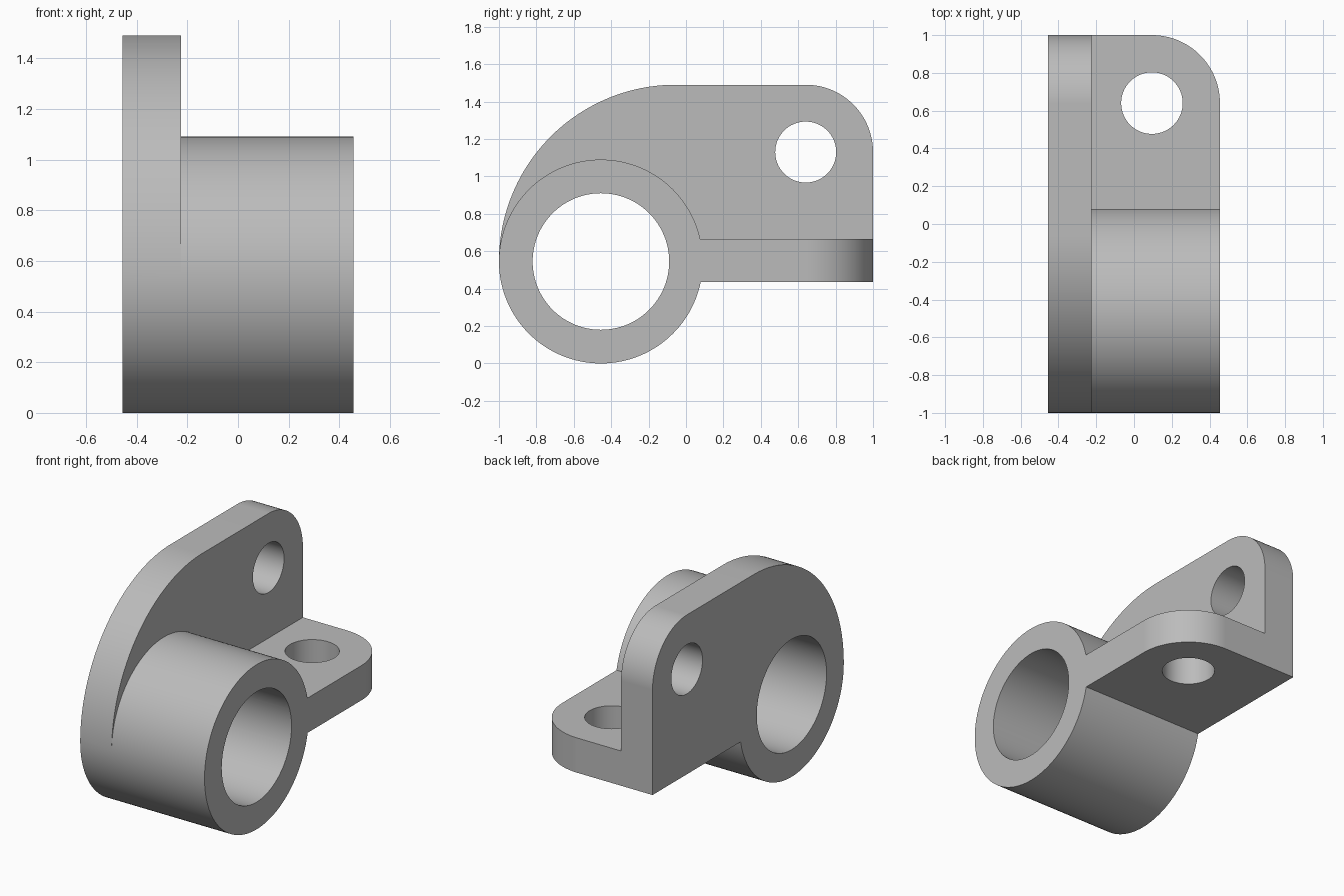
import bpy
import bmesh
from math import cos, sin, pi
from mathutils import Vector

default = bpy.data.objects.get("Cube")
if default:
    bpy.data.objects.remove(default, do_unlink=True)

# Main dimensions
HALF = 0.455                     # half width along x
PLATE_IN = -0.225                # inner face of the side plate
BORE_Y, BORE_Z = -0.455, 0.545   # barrel axis
BARREL_R, BORE_R = 0.545, 0.365
TOP = 1.49
WEB_LOW, WEB_HIGH = 0.435, 0.665
CORNER, HOLE_R = 0.36, 0.163

steel = bpy.data.materials.new("grey_steel")
steel.use_nodes = True
grey = (0.5, 0.5, 0.5, 1)
steel.diffuse_color = grey
steel.node_tree.nodes["Principled BSDF"].inputs["Base Color"].default_value = grey


def arc(cu, cv, r, start, end, steps):
    """Points on an arc, angles in units of pi."""
    return [(cu + r * cos(pi * (start + (end - start) * i / steps)),
             cv + r * sin(pi * (start + (end - start) * i / steps)))
            for i in range(steps + 1)]


def circle(cu, cv, r, steps=128):
    return arc(cu, cv, r, 0, 2, steps)[:-1]


def prism(name, outline, axis, low, high):
    """Extrude an outline along x (outline in y, z) or z (outline in x, y)."""
    along_x = axis == "x"
    bm = bmesh.new()
    verts = [bm.verts.new((low, u, v) if along_x else (u, v, low)) for u, v in outline]
    face = bm.faces.new(verts)
    moved = bmesh.ops.extrude_face_region(bm, geom=[face])["geom"]
    shift = Vector((high - low, 0, 0) if along_x else (0, 0, high - low))
    bmesh.ops.translate(bm, vec=shift,
                        verts=[g for g in moved if isinstance(g, bmesh.types.BMVert)])
    bmesh.ops.recalc_face_normals(bm, faces=bm.faces)
    mesh = bpy.data.meshes.new(name)
    bm.to_mesh(mesh)
    bm.free()
    mesh.materials.append(steel)
    obj = bpy.data.objects.new(name, mesh)
    bpy.context.collection.objects.link(obj)
    return obj


def combine(target, tool, operation):
    """Apply a boolean and remove the tool."""
    mod = target.modifiers.new("combine", "BOOLEAN")
    mod.operation, mod.object, mod.solver = operation, tool, "EXACT"
    bpy.context.view_layer.objects.active = target
    bpy.ops.object.modifier_apply(modifier=mod.name)
    bpy.data.objects.remove(tool, do_unlink=True)


# Barrel
bracket = prism("bracket", circle(BORE_Y, BORE_Z, BARREL_R), "x", -HALF, HALF)

# Horizontal flange with one rounded corner
flange_x, hole_y = HALF - CORNER, 1 - CORNER
flange = ([(-HALF, -0.3), (HALF, -0.3)]
          + arc(flange_x, hole_y, CORNER, 0, 0.5, 32) + [(-HALF, 1)])
combine(bracket, prism("flange", flange, "z", WEB_LOW, WEB_HIGH), "UNION")

# Upright side plate with a large sweep at the front and a rounded rear corner
sweep = TOP - BORE_Z
plate = ([(1, BORE_Z)]
         + arc(hole_y, TOP - CORNER, CORNER, 0, 0.5, 32)
         + arc(sweep - 1, BORE_Z, sweep, 0.5, 1, 64))
combine(bracket, prism("side_plate", plate, "x", -HALF, PLATE_IN), "UNION")

# Bore and the two bolt holes
for name, outline, axis, low, high in (
        ("bore", circle(BORE_Y, BORE_Z, BORE_R), "x", -1, 1),
        ("plate_hole", circle(hole_y, TOP - CORNER, HOLE_R, 64), "x", -1, 0),
        ("flange_hole", circle(flange_x, hole_y, HOLE_R, 64), "z", 0.2, 0.9)):
    combine(bracket, prism(name, outline, axis, low, high), "DIFFERENCE")

# Smooth curved walls, crisp edges
bpy.ops.object.select_all(action="DESELECT")
bracket.select_set(True)
bpy.context.view_layer.objects.active = bracket
bpy.ops.object.shade_smooth_by_angle(angle=pi / 6)
weighted = bracket.modifiers.new("weighted_normals", "WEIGHTED_NORMAL")
weighted.keep_sharp = True
